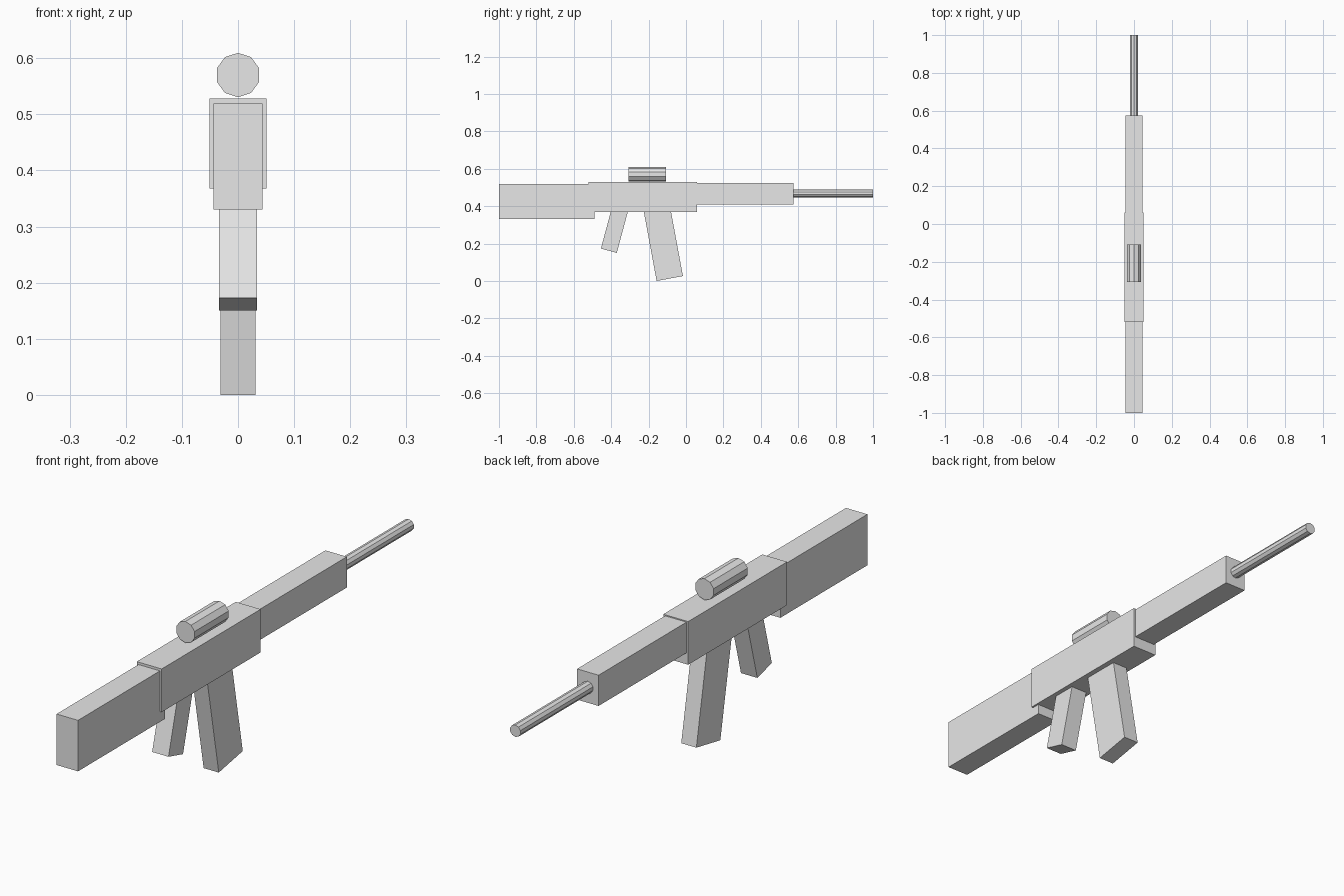
import bpy
from math import radians, pi
from mathutils import Matrix, Vector

cube = bpy.data.objects.get("Cube")
if cube:
    bpy.data.objects.remove(cube, do_unlink=True)

# Single flat grey
grey = bpy.data.materials.new("light_grey")
grey.use_nodes = True
colour = (0.8, 0.8, 0.8, 1)
grey.diffuse_color = colour
grey.node_tree.nodes["Principled BSDF"].inputs["Base Color"].default_value = colour


def finish(name):
    obj = bpy.context.object
    obj.name = obj.data.name = name
    obj.data.materials.append(grey)
    return obj


def box(name, half_width, y_range, z_range):
    """Axis-aligned block, symmetric in x."""
    (y0, y1), (z0, z1) = y_range, z_range
    bpy.ops.mesh.primitive_cube_add(size=1, location=(0, 0, 0))
    obj = finish(name)
    size = Vector((2 * half_width, y1 - y0, z1 - z0))
    centre = Vector((0, (y0 + y1) / 2, (z0 + z1) / 2))
    obj.data.transform(Matrix.Translation(centre) @ Matrix.Diagonal(size).to_4x4())
    return obj


def leaning_box(name, half_width, depth, length, tilt, corner):
    """Block leaning about x; corner is its lower rear (y, z) corner."""
    obj = box(name, half_width, (0, depth), (0, length))
    obj.rotation_euler.x = radians(tilt)
    obj.location = (0, *corner)


def tube(name, radius, y_range, z):
    """Ten-sided rod along y with a corner at the top."""
    y0, y1 = y_range
    bpy.ops.mesh.primitive_cylinder_add(
        vertices=10, radius=radius, depth=y1 - y0,
        location=(0, (y0 + y1) / 2, z), rotation=(pi / 2, 0, 0))
    finish(name)


# Main blocks
box("stock", 0.044, (-1.0, -0.49), (0.33, 0.519))
box("receiver", 0.051, (-0.52, 0.06), (0.368, 0.528))
box("handguard", 0.044, (0.03, 0.575), (0.41, 0.524))

# Round parts
tube("barrel", 0.022, (0.55, 1.0), 0.468)
tube("scope", 0.0395, (-0.308, -0.108), 0.57)

# Leaning parts under the receiver
leaning_box("magazine", 0.031, 0.143, 0.40, 10.5, (-0.157, 0.0))
leaning_box("grip", 0.0335, 0.088, 0.24, -15, (-0.455, 0.173))
